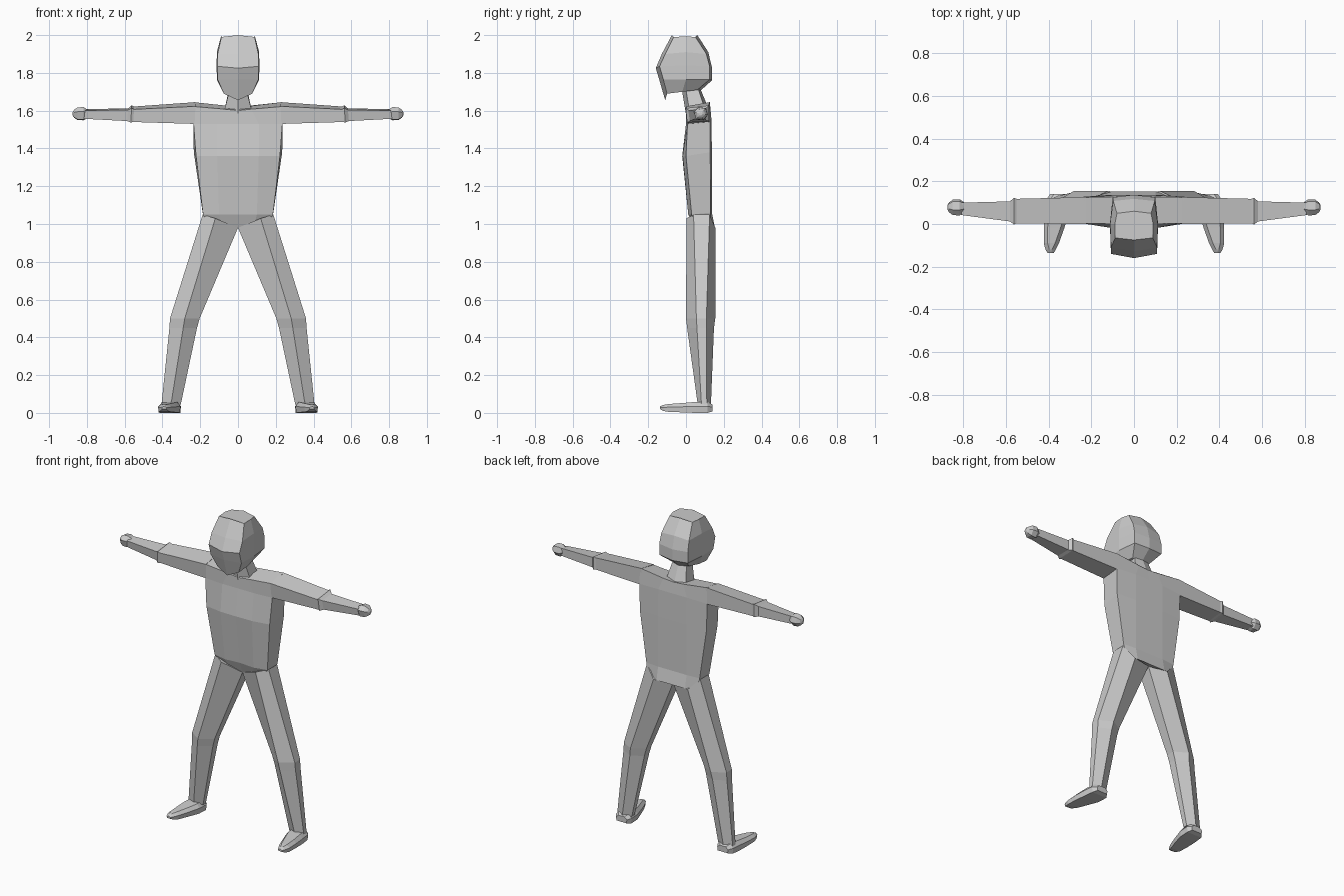
import bpy, bmesh

grey = bpy.data.materials.new("light grey")
grey.diffuse_color = (0.6, 0.6, 0.6, 1)


def loft(name, rings, mirror=False):
    """Skin a list of equal-length rings of points and cap both ends."""
    bm = bmesh.new()
    vs = [[bm.verts.new(p) for p in r] for r in rings]
    n = len(rings[0])
    for a, b in zip(vs, vs[1:]):
        for i in range(n):
            j = (i + 1) % n
            bm.faces.new((a[i], a[j], b[j], b[i]))
    bm.faces.new(vs[0])
    bm.faces.new(vs[-1])
    bmesh.ops.recalc_face_normals(bm, faces=bm.faces)
    me = bpy.data.meshes.new(name)
    bm.to_mesh(me)
    bm.free()
    me.materials.append(grey)
    ob = bpy.data.objects.new(name, me)
    bpy.context.collection.objects.link(ob)
    if mirror:
        ob.modifiers.new("mirror", 'MIRROR')
    return ob


def sym(half):
    """Complete a ring given from centre front to centre back."""
    return half + [(-x, y, z) for x, y, z in half[-2:0:-1]]


# Head: chin, jaw, brow, forehead, crown
loft("head", [sym(r) for r in (
    [(0, -.11, 1.655), (.075, -.10, 1.69), (.08, -.02, 1.70), (.06, .06, 1.71), (0, .07, 1.70)],
    [(0, -.142, 1.765), (.108, -.12, 1.765), (.112, 0, 1.765), (.1, .125, 1.765), (0, .137, 1.76)],
    [(0, -.16, 1.825), (.108, -.14, 1.835), (.113, 0, 1.84), (.1, .125, 1.835), (0, .137, 1.83)],
    [(0, -.128, 1.9), (.108, -.11, 1.9), (.112, 0, 1.91), (.097, .108, 1.9), (0, .118, 1.91)],
    [(0, -.075, 2.0), (.088, -.065, 1.99), (.09, 0, 1.993), (.08, .05, 1.99), (0, .06, 2.0)],
)])

# Neck
loft("neck", [sym(r) for r in (
    [(0, .0, 1.58), (.075, .02, 1.59), (.07, .1, 1.61), (0, .12, 1.61)],
    [(0, -.02, 1.70), (.045, .0, 1.71), (.045, .06, 1.73), (0, .07, 1.73)],
)])

# Torso: crotch, hip, chest, armpit, shoulder
loft("torso", [sym(r) for r in (
    [(0, .045, .98), (.09, .03, 1.01), (.17, .04, 1.02), (.17, .13, 1.0), (.1, .153, .98), (0, .153, .98)],
    [(0, .02, 1.05), (.1, .012, 1.05), (.185, .03, 1.05), (.187, .13, 1.06), (.1, .137, 1.06), (0, .137, 1.06)],
    [(0, -.02, 1.36), (.11, -.018, 1.36), (.222, .0, 1.36), (.234, .128, 1.38), (.1, .137, 1.38), (0, .137, 1.38)],
    [(0, 0, 1.53), (.11, 0, 1.53), (.235, .008, 1.53), (.237, .128, 1.545), (.1, .135, 1.55), (0, .135, 1.55)],
    [(0, 0, 1.60), (.07, 0, 1.608), (.235, .003, 1.622), (.235, .125, 1.645), (.07, .128, 1.625), (0, .128, 1.62)],
)])


def arm_ring(x, y0, y1, z0, z1, tilt):
    """Four-sided section whose rear edge sits higher by tilt."""
    return [(x, y0, z1 - tilt), (x, y1, z1), (x, y1, z0 + tilt / 2), (x + .005, y0 + .008, z0)]


# Arms: upper arm, elbow cuff, forearm, wrist
loft("arm", [
    arm_ring(.225, .0, .126, 1.53, 1.645, .022),
    arm_ring(.55, .003, .118, 1.54, 1.622, .015),
    arm_ring(.563, -.002, .122, 1.537, 1.628, .015),
    arm_ring(.582, .012, .106, 1.545, 1.612, .008),
    arm_ring(.81, .042, .1, 1.557, 1.608, .008),
], True)

# Hands: small faceted fists
loft("hand", [[(x, .078 + dy * k, 1.583 + dz * k) for dy, dz in
               ((-.038, .012), (-.012, .036), (.028, .03), (.038, -.005), (.015, -.034), (-.026, -.03))]
              for x, k in ((.795, .6), (.818, 1), (.85, .95), (.868, .6), (.875, .25))], True)


def leg_ring(xi, xm, xo, z, y0, y1, y2, y3):
    """Six-sided section with front and rear ridges."""
    return [(xm, y0, z), (xo, y1, z), (xo, y2, z), (xm, y3, z), (xi, y2, z), (xi, y1, z)]


# Legs: hip, knee, calf, ankle
loft("leg", [
    [(.12, .003, 1.03), (.187, .04, 1.05), (.187, .125, 1.05), (.12, .155, .98), (0, .13, .98), (0, .045, .98)],
    leg_ring(.203, .282, .36, .5, 0, .055, .108, .155),
    leg_ring(.217, .29, .363, .45, .006, .058, .108, .148),
    leg_ring(.303, .355, .405, .045, .062, .082, .11, .132),
], True)

# Feet: heel to rounded toe
loft("foot", [[(xi, y, z0), (xo, y, z0), (xo + .003, y, z0 + .6 * (z1 - z0)), (xo - .015, y, z1),
               (xi + .015, y, z1), (xi - .003, y, z0 + .6 * (z1 - z0))]
              for y, xi, xo, z0, z1 in (
    (.14, .32, .39, .008, .045), (.115, .305, .408, .0, .058), (.05, .308, .415, .0, .058),
    (-.02, .33, .42, .003, .052), (-.09, .355, .42, .005, .047),
    (-.12, .37, .412, .01, .042), (-.137, .38, .402, .02, .034))], True)
